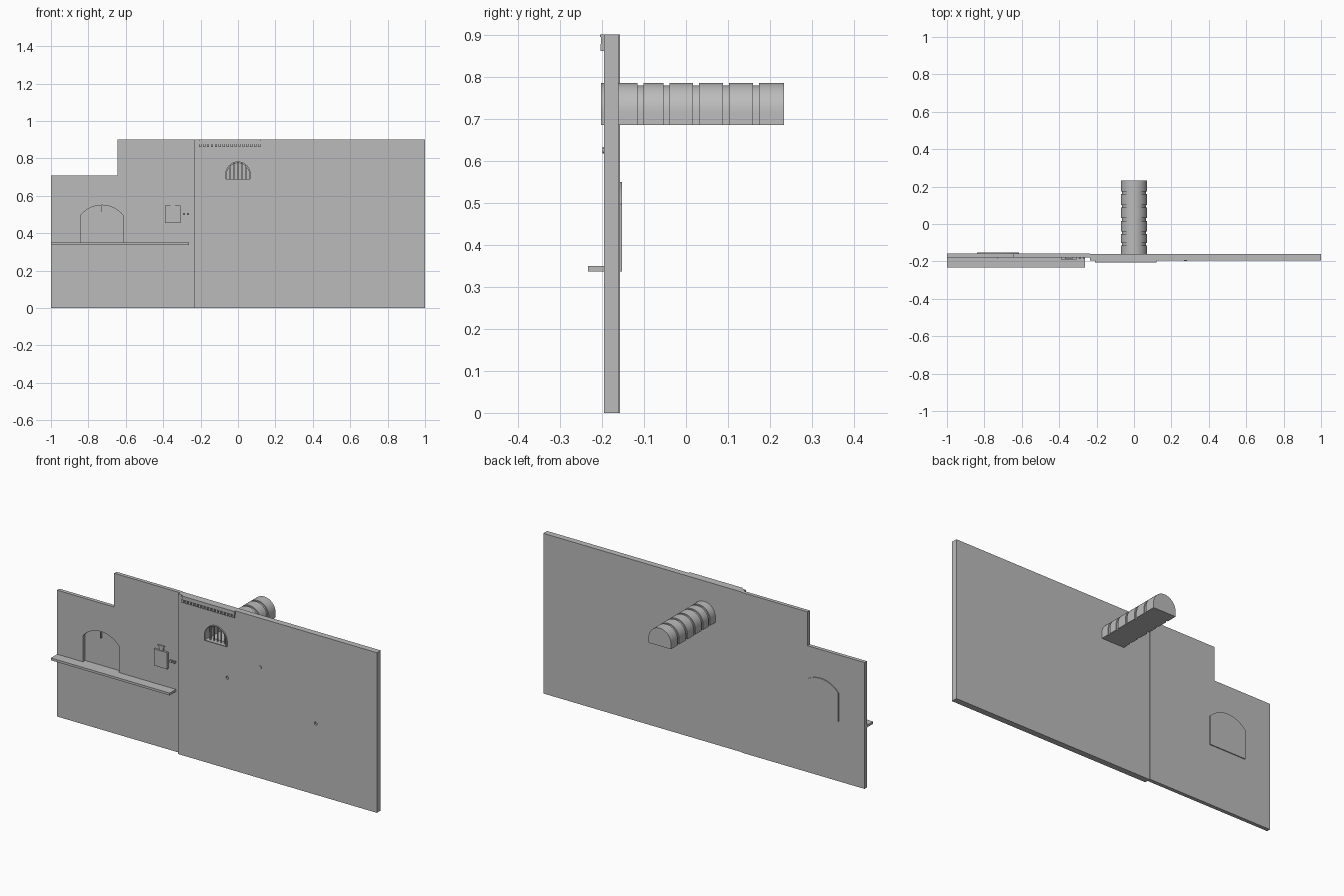
import bpy, math

cube = bpy.data.objects.get("Cube")
if cube:
    bpy.data.objects.remove(cube, do_unlink=True)

GREY = bpy.data.materials.new("plain_grey")
GREY.use_nodes = True
shade = (0.5, 0.5, 0.5, 1)
GREY.diffuse_color = shade
GREY.node_tree.nodes["Principled BSDF"].inputs["Base Color"].default_value = shade


def rect(x0, x1, z0, z1):
    return [(x0, z0), (x1, z0), (x1, z1), (x0, z1)]


def arch(cx, half, z0, spring, top, n=20):
    """Outline with straight jambs and a circular head."""
    rise = top - spring
    r = (half * half + rise * rise) / (2 * rise)
    a = math.atan2(half, r - rise)
    pts = [(cx - half, z0), (cx + half, z0)]
    for i in range(n + 1):
        t = a - 2 * a * i / n
        pts.append((cx + r * math.sin(t), top - r + r * math.cos(t)))
    return pts


def circle(cx, cz, r, n=12):
    return [(cx + r * math.cos(math.tau * i / n), cz + r * math.sin(math.tau * i / n))
            for i in range(n)]


def panel(name, y0, y1, *loops):
    """Extrude a front outline, with optional holes, from y0 to y1."""
    curve = bpy.data.curves.new(name, 'CURVE')
    curve.dimensions = '2D'
    curve.fill_mode = 'BOTH'
    curve.extrude = (y1 - y0) / 2
    for loop in loops:
        s = curve.splines.new('POLY')
        s.points.add(len(loop) - 1)
        for p, (x, z) in zip(s.points, loop):
            p.co = (x, z, 0, 1)
        s.use_cyclic_u = True
    obj = bpy.data.objects.new(name, curve)
    bpy.context.collection.objects.link(obj)
    obj.location.y = (y0 + y1) / 2
    obj.rotation_euler.x = math.pi / 2
    bpy.ops.object.select_all(action='DESELECT')
    obj.select_set(True)
    bpy.context.view_layer.objects.active = obj
    bpy.ops.object.convert(target='MESH')
    obj = bpy.context.object
    obj.data.materials.clear()
    obj.data.materials.append(GREY)
    bpy.ops.object.shade_smooth_by_angle(angle=math.radians(30))
    return obj


SPLIT = -0.235
FRONT, BACK = -0.195, -0.161

# Main wall with barred window and two small holes
window = arch(0, 0.07, 0.685, 0.715, 0.785)
dots = [(0.07, 0.51), (0.62, 0.4)]
panel("main_wall", FRONT, BACK, rect(SPLIT, 1, 0, 0.9), window,
      *[circle(x, z, 0.009) for x, z in dots])
for x, z in dots:
    panel("hole_plug", FRONT + 0.008, BACK, circle(x, z, 0.009))
panel("wall_stud", FRONT - 0.004, FRONT, circle(0.275, 0.625, 0.008))

# Stepped side wall with arched niche
niche = arch(-0.7275, 0.1125, 0.337, 0.497, 0.55)
panel("side_wall", -0.178, -0.157,
      [(-1, 0), (SPLIT, 0), (SPLIT, 0.9), (-0.645, 0.9), (-0.645, 0.71), (-1, 0.71)], niche)
panel("niche_back", -0.158, -0.152, niche)
panel("niche_hook", -0.185, -0.17, rect(-0.729, -0.726, 0.513, 0.55))
panel("shelf", -0.233, -0.158, rect(-1, -0.262, 0.337, 0.35))

# Padlock-shaped plaque and its small keys
panel("plaque_body", -0.19, -0.178, rect(-0.39, -0.307, 0.455, 0.548))
panel("plaque_loop", -0.186, -0.178,
      [(-0.362, 0.548), (-0.336, 0.548), (-0.336, 0.562), (-0.328, 0.575),
       (-0.37, 0.575), (-0.362, 0.562)])
for x in (-0.295, -0.274):
    panel("plaque_key", -0.188, -0.178, rect(x, x + 0.012, 0.497, 0.509))

# Vaulted tunnel: wide ribs parted by narrow grooves
lining = arch(0, 0.06, 0.69, 0.716, 0.775)
groove = arch(0, 0.0635, 0.685, 0.715, 0.779)
start = BACK
for y in (-0.115, -0.053, 0.017, 0.088, 0.16):
    panel("tunnel_rib", start, y, window, lining)
    panel("tunnel_groove", y, y + 0.014, groove, lining)
    start = y + 0.014
panel("tunnel_rib", start, 0.229, window, lining)
panel("tunnel_end", 0.229, 0.233, window)

# Window rim and bars
panel("window_rim", -0.202, BACK, window, arch(0, 0.065, 0.689, 0.716, 0.781))
for i in range(-2, 3):
    x = i * 0.022
    head = 0.714 + math.sqrt(0.067 ** 2 - x * x)
    panel("window_bar", -0.184, -0.177, rect(x - 0.003, x + 0.003, 0.687, head))

# Top trim with a row of small teeth
panel("trim_lip", -0.205, FRONT, rect(-0.208, 0.12, 0.894, 0.9))
panel("trim_band", -0.202, FRONT, rect(-0.208, 0.12, 0.878, 0.894))
for i in range(16):
    x = -0.208 + i * 0.021
    panel("trim_tooth", -0.204, FRONT, rect(x, x + 0.012, 0.861, 0.878))
